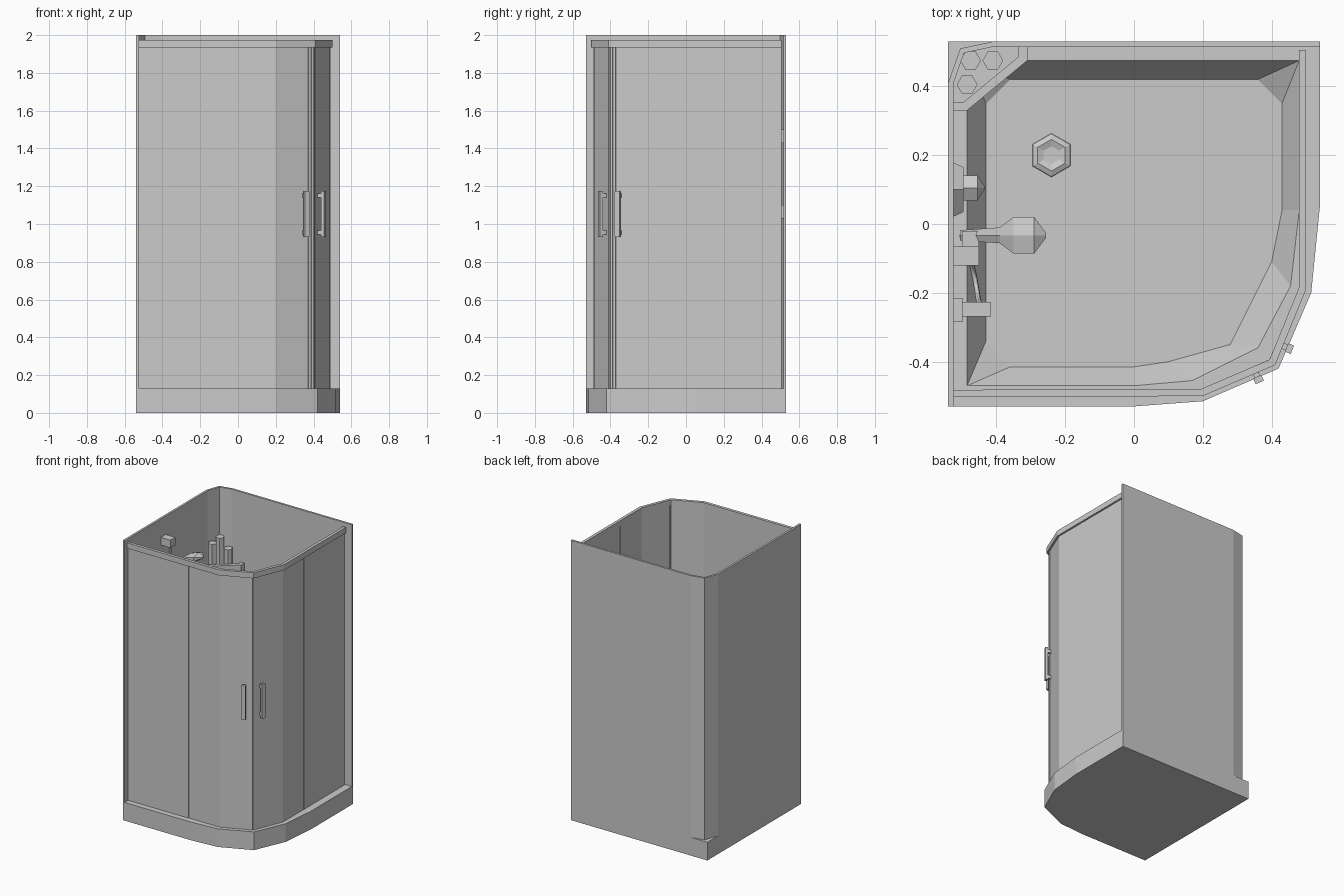
import bpy, bmesh
from math import sin, cos, pi, atan2
from mathutils import Vector

if "Cube" in bpy.data.objects:
    bpy.data.objects.remove(bpy.data.objects["Cube"])


def make(name, bm):
    bmesh.ops.remove_doubles(bm, verts=bm.verts, dist=1e-5)
    bmesh.ops.recalc_face_normals(bm, faces=bm.faces)
    me = bpy.data.meshes.new(name)
    bm.to_mesh(me)
    bm.free()
    ob = bpy.data.objects.new(name, me)
    bpy.context.collection.objects.link(ob)
    return ob


def loft(name, rings):
    """Skin equal-length rings of 3D points and cap both ends."""
    bm = bmesh.new()
    vs = [[bm.verts.new(p) for p in r] for r in rings]
    n = len(rings[0])
    for a, b in zip(vs, vs[1:]):
        for i in range(n):
            j = (i + 1) % n
            bm.faces.new((a[i], a[j], b[j], b[i]))
    bm.faces.new(vs[0])
    bm.faces.new(vs[-1])
    return make(name, bm)


def prism(name, pts, z0, z1):
    return loft(name, [[(x, y, z) for x, y in pts] for z in (z0, z1)])


def offset(path, d):
    """Mitred offset of an open polyline, positive to its left."""
    p = [Vector(q) for q in path]
    nrm = []
    for a, b in zip(p, p[1:]):
        t = (b - a).normalized()
        nrm.append(Vector((-t.y, t.x)))
    out = []
    for i, q in enumerate(p):
        a, b = nrm[max(i - 1, 0)], nrm[min(i, len(nrm) - 1)]
        m = (a + b).normalized()
        out.append(tuple(q + m * d / m.dot(a)))
    return out


def band(name, path, d0, d1, z0, z1):
    return prism(name, offset(path, d0) + offset(path, d1)[::-1], z0, z1)


def box(name, c, s, rot=0):
    co, si = cos(rot), sin(rot)
    pts = [(c[0] + x * s[0] / 2 * co - y * s[1] / 2 * si,
            c[1] + x * s[0] / 2 * si + y * s[1] / 2 * co)
           for x, y in ((-1, -1), (1, -1), (1, 1), (-1, 1))]
    return prism(name, pts, c[2] - s[2] / 2, c[2] + s[2] / 2)


def hexa(name, x, y, profile, start=0):
    """Six-sided turned shape about z from (radius, z) pairs."""
    return loft(name, [[(x + r * cos(start + i * pi / 3), y + r * sin(start + i * pi / 3), z)
                        for i in range(6)] for r, z in profile])


def hexa_x(name, rings, y):
    """Six-sided shape along x from (x, z, half width, half height)."""
    return loft(name, [[(x, y + ry * sin(i * pi / 3) / sin(pi / 3), z + rz * cos(i * pi / 3))
                        for i in range(6)] for x, z, ry, rz in rings])


# Tray with sunken basin (repeated corner points collapse into triangles)
outer = [(-.54, -.53), (-.54, -.53), (0, -.53), (.2, -.515), (.42, -.42), (.515, -.2),
         (.54, .05), (.54, .53), (.54, .53), (-.54, .53), (-.54, .53)]
rim = [(-.485, -.47), (-.485, -.47), (0, -.47), (.17, -.455), (.36, -.36), (.455, -.18),
       (.48, .04), (.48, .475), (.48, .475), (-.485, .475), (-.485, .475)]
floor = [(-.43, -.34), (-.36, -.415), (0, -.415), (.1, -.4), (.28, -.35), (.4, -.11),
         (.43, .04), (.43, .35), (.36, .42), (-.36, .42), (-.43, .35)]
bm = bmesh.new()
rings = [[bm.verts.new((x, y, z)) for x, y in r]
         for r, z in ((outer, 0), (outer, .13), (rim, .13), (floor, .05))]
for a, b in zip(rings, rings[1:]):
    for i in range(11):
        j = (i + 1) % 11
        bm.faces.new((a[i], a[j], b[j], b[i]))
bm.faces.new(rings[-1])
keep = [rings[0][i] for i in (0, 2, 3, 4, 5, 6, 7, 9)]
bmesh.ops.remove_doubles(bm, verts=bm.verts, dist=1e-5)
bm.verts.ensure_lookup_table()
low = [e for e in bm.edges if all(v.co.z < 1e-4 for v in e.verts)]
bmesh.ops.contextual_create(bm, geom=low)
make("shower_tray", bm)
hexa("drain", -.24, .2, [(.066, .045), (.062, .053), (.046, .06), (.026, .053)], pi / 2)

# Back and left walls with a chamfered corner
wall = [(-.54, -.53), (-.54, .41), (-.505, .51), (-.41, .53), (.54, .53)]
band("walls", wall, 0, -.015, .13, 2)

# Top rail and glass enclosure
corner = (.41, -.41)
path = [(-.525, -.503), (.2, -.5), corner, (.5, -.19), (.5, .505)]
band("top_rail", path, 0, .021, 1.935, 1.975)
glass = offset(path, .013)
band("front_fixed_glass", [glass[0], (-.058, glass[0][1])], 0, .006, .13, 1.935)
band("front_door_glass", [(-.047, glass[1][1]), glass[1], glass[2]], 0, .006, .13, 1.935)
band("side_door_glass", [glass[2], glass[3], (glass[3][0], .046)], 0, .006, .13, 1.935)
band("side_fixed_glass", [(glass[4][0], .057), glass[4]], 0, .006, .13, 1.935)
box("front_seal", (-.0525, glass[0][1] + .003, 1.0325), (.011, .010, 1.805))
box("side_seal", (glass[4][0] - .003, .0515, 1.0325), (.010, .011, 1.805))

# Door edge strips and handles, one per door
g2 = Vector(glass[2])
for side, end, bar in (("front", glass[1], (.362, -.452)), ("side", glass[3], (.452, -.362))):
    d = (Vector(end) - g2).normalized()
    t = d if d.y > 0 else -d
    ang = atan2(t.y, t.x)
    n = Vector((t.y, -t.x))
    for k, s in enumerate((.008, .026)):
        c = g2 + d * s - n * .003
        box(f"{side}_door_strip_{k}", (c.x, c.y, 1.0325), (.011, .011, 1.805), ang)
    box(f"{side}_handle_bar", (*bar, 1.053), (.026, .018, .245), ang)
    for k, z in enumerate((.955, 1.15)):
        p = Vector(bar) - n * .016
        box(f"{side}_handle_peg_{k}", (p.x, p.y, z), (.018, .03, .022), ang)

# Corner shelves: a plate with a raised lip
edge = [(-.527, .33), (-.485, .33), (-.31, .475), (-.31, .518)]
back = [(-.415, .518), (-.497, .5), (-.527, .41)]
for k, z in enumerate((1.03, 1.43)):
    prism(f"corner_shelf_{k}", edge + back, z, z + .02)
    band(f"shelf_lip_{k}", edge, 0, .025, z + .02, z + .07)
for k, (x, y, top) in enumerate(((-.475, .475, 1.66), (-.41, .475, 1.595), (-.485, .405, 1.64))):
    hexa(f"bottle_{k}", x, y, [(.03, 1.45), (.03, top)])

# Mixer valve on the left wall
hexa_x("mixer_plate", [(-.528, 1.1, .08, .092), (-.495, 1.1, .065, .075)], .1)
hexa_x("mixer_knob", [(-.5, 1.1, .036, .04), (-.455, 1.1, .036, .04), (-.435, 1.1, .006, .007)], .105)

# Slide bar, brackets, hand shower, outlet and hose
for k, z in enumerate((1.1, 1.84)):
    box(f"bar_bracket_{k}", (-.488, -.093, z), (.076, .055, .055))
hexa("slide_bar", -.475, -.093, [(.012, 1.1), (.012, 1.84)])
box("shower_holder", (-.475, -.065, 1.64), (.05, .09, .05))
hexa_x("hand_shower", [(-.505, 1.60, .015, .016), (-.39, 1.72, .023, .02), (-.35, 1.745, .053, .024),
                       (-.29, 1.76, .053, .028), (-.255, 1.76, .006, .006)], -.033)
box("outlet_plate", (-.513, -.25, 1.0), (.03, .07, .07))
box("outlet_spout", (-.465, -.248, 1.0), (.1, .043, .043))
cu = bpy.data.curves.new("shower_hose", 'CURVE')
cu.dimensions = '3D'
cu.bevel_depth = .008
cu.bevel_resolution = 1
cu.use_fill_caps = True
sp = cu.splines.new('POLY')
hose = [(-.5, -.035, 1.6), (-.49, -.05, 1.2), (-.475, -.1, .75), (-.462, -.16, .62),
        (-.452, -.22, .75), (-.445, -.245, .99)]
sp.points.add(len(hose) - 1)
for p, c in zip(sp.points, hose):
    p.co = (*c, 1)
bpy.context.collection.objects.link(bpy.data.objects.new("shower_hose", cu))
